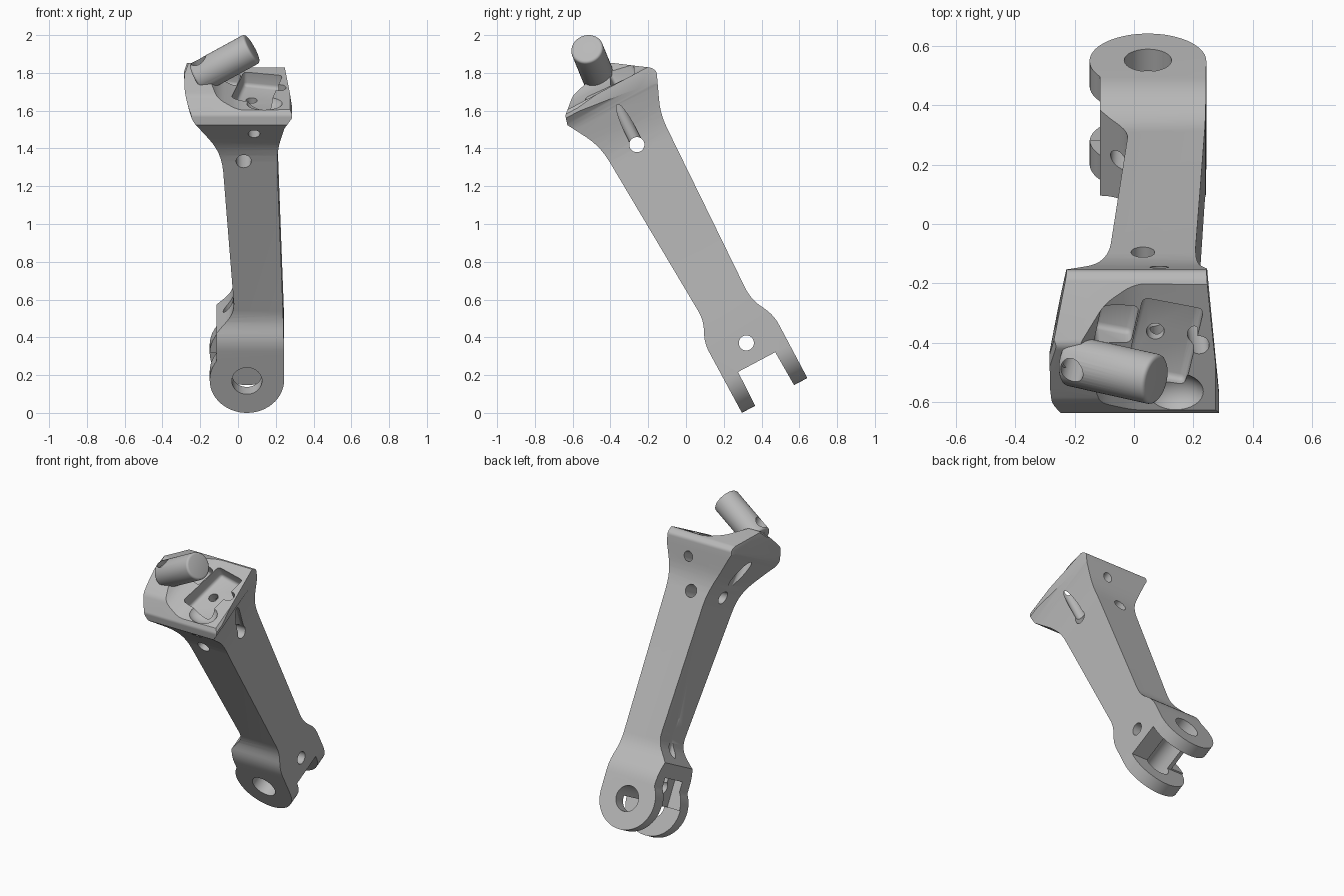
import bpy, bmesh, math
from mathutils import Vector, Matrix

cube = bpy.data.objects.get("Cube")
if cube:
    bpy.data.objects.remove(cube, do_unlink=True)

grey = bpy.data.materials.new("machined_grey")
grey.use_nodes = True
grey.diffuse_color = (0.48, 0.48, 0.48, 1)
for node in grey.node_tree.nodes:
    if node.type == 'BSDF_PRINCIPLED':
        node.inputs["Base Color"].default_value = grey.diffuse_color


def make(name, bm):
    bmesh.ops.recalc_face_normals(bm, faces=bm.faces)
    mesh = bpy.data.meshes.new(name)
    bm.to_mesh(mesh)
    bm.free()
    mesh.materials.append(grey)
    obj = bpy.data.objects.new(name, mesh)
    bpy.context.collection.objects.link(obj)
    return obj


def apply(obj, kind, **settings):
    mod = obj.modifiers.new(kind, kind)
    for key, value in settings.items():
        setattr(mod, key, value)
    bpy.context.view_layer.objects.active = obj
    bpy.ops.object.modifier_apply(modifier=mod.name)


def combine(obj, other, operation='DIFFERENCE'):
    apply(obj, 'BOOLEAN', operation=operation, solver='EXACT', object=other)
    bpy.data.objects.remove(other, do_unlink=True)


def bevel(obj, width):
    apply(obj, 'BEVEL', width=width, segments=3, limit_method='ANGLE',
          angle_limit=math.radians(50))


def rounded(corners, steps=5):
    """Closed outline from (a, b, fillet) corners."""
    out = []
    for i, (a, b, r) in enumerate(corners):
        p = Vector((a, b))
        if r == 0:
            out.append(p)
            continue
        before = Vector(corners[i - 1][:2]) - p
        after = Vector(corners[(i + 1) % len(corners)][:2]) - p
        r = min(r, before.length * 0.45, after.length * 0.45)
        s, e = p + before.normalized() * r, p + after.normalized() * r
        for k in range(steps + 1):
            t = k / steps
            out.append(s * (1 - t) ** 2 + p * 2 * t * (1 - t) + e * t * t)
    return out


def prism(name, corners, place, depth):
    outline = [Vector(place(p)) for p in rounded(corners)]
    bm = bmesh.new()
    near = [bm.verts.new(p) for p in outline]
    far = [bm.verts.new(p + Vector(depth)) for p in outline]
    bm.faces.new(near)
    bm.faces.new(far[::-1])
    for i in range(len(near)):
        bm.faces.new((near[i], near[i - 1], far[i - 1], far[i]))
    return make(name, bm)


def rod(name, start, end, radius):
    start, end = Vector(start), Vector(end)
    axis = end - start
    turn = axis.to_track_quat('Z', 'Y').to_matrix().to_4x4()
    bm = bmesh.new()
    bmesh.ops.create_cone(bm, cap_ends=True, segments=40, radius1=radius,
                          radius2=radius, depth=axis.length,
                          matrix=Matrix.Translation((start + end) / 2) @ turn)
    return make(name, bm)


def block(name, centre, size, spin=0):
    bm = bmesh.new()
    bmesh.ops.create_cube(bm, size=1, matrix=Matrix.Translation(centre)
                          @ Matrix.Rotation(math.radians(spin), 4, 'Z')
                          @ Matrix.Diagonal((*size, 1)))
    return make(name, bm)


# Arm is built upright, then leaned back; side outline includes the fork slot
side = [(.262, -.2, 0), (.34, -.2, 0), (.345, .062, 0), (.568, .062, 0),
        (.576, -.2, 0), (.654, -.2, 0), (.654, .24, .06), (.585, .37, .07),
        (.622, 1.46, .08), (.712, 1.67, .02), (.695, 1.70, .01), (.51, 1.83, .02),
        (.26, 1.765, .02), (.175, 1.69, .01), (.161, 1.64, 0), (.262, 1.46, .1),
        (.313, .39, .07), (.259, .28, .05)]
arm = prism("lever_arm", side, lambda p: (-.5, p.x, p.y), (1, 0, 0))

# Front outline: round fork lugs, tapered beam and flared head
lug_x, lug_z, lug_r = .047, .058, .197
front = []
for i in range(33):
    a = math.radians(145 + 215 * i / 32)
    front.append((lug_x + lug_r * math.cos(a), lug_z + lug_r * math.sin(a), 0))
front += [(.243, .3, .1), (.205, 1.42, .1), (.25, 1.63, .05), (.294, 1.685, 0),
          (.275, 1.712, 0), (0, 1.71, .04), (-.1, 1.75, .03), (-.19, 1.835, 0),
          (-.255, 1.835, 0), (-.29, 1.8, 0), (-.25, 1.68, .03),
          (-.205, 1.61, .03), (-.085, 1.40, .1), (-.018, .43, .07), (-.115, .325, 0)]
combine(arm, prism("front_outline", front, lambda p: (p.x, 0, p.y), (0, 1, 0)),
        'INTERSECT')

# Plan outline narrows the back of the head and cuts its front corner
plan = [(.287, .1, 0), (.287, .25, 0), (.24, .76, 0), (-.215, .76, 0),
        (-.285, .46, 0), (-.283, .26, 0), (-.215, .1, 0)]
combine(arm, prism("plan_outline", plan, lambda p: (p.x, p.y, -.5), (0, 0, 3)),
        'INTERSECT')

# Notch in the web between the lugs
combine(arm, block("web_notch_cutter", (-.18, .4565, .1), (.24, .205, .27)))

# Pockets and scoop in the head
for centre, size in [((.10, .45, 1.72), (.21, .32, .18)),
                     ((-.06, .54, 1.73), (.13, .14, .17))]:
    pocket = block("pocket_cutter", centre, size, -12)
    bevel(pocket, .02)
    combine(arm, pocket)
bm = bmesh.new()
bmesh.ops.create_uvsphere(bm, u_segments=32, v_segments=16, radius=1,
                          matrix=Matrix.Translation((.14, .27, 1.735))
                          @ Matrix.Diagonal((.10, .075, .07, 1)))
combine(arm, make("scoop_cutter", bm))

# Slanted round post on the head
post = rod("post", (-.215, .425, 1.78), (.075, .442, 1.95), .086)
bevel(post, .014)
combine(arm, post, 'UNION')

# Drilled holes: fork bore, cross holes, front holes and steep oil holes
holes = [((lug_x, .2, .053), (lug_x, .72, .053), .08),
         ((-.5, .456, .177), (.5, .456, .177), .04),
         ((-.5, .437, 1.376), (.5, .437, 1.376), .04),
         ((.03, .1, 1.367), (.03, .8, 1.367), .04),
         ((.085, .0, 1.565), (.085, .8, 1.565), .031),
         ((.072, .457, 1.72), (.072, .457, 1.5), .03),
         ((.226, .45, 1.8), (.197, .44, 1.385), .034),
         ((-.225, .435, 2.0), (-.15, .445, 1.42), .04),
         ((-.055, .456, .6), (-.045, .458, .2), .03)]
for start, end, radius in holes:
    combine(arm, rod("drill_cutter", start, end, radius))

# Finish: smooth shading and backward lean
arm.rotation_euler.x = math.radians(28)
bpy.ops.object.select_all(action='DESELECT')
arm.select_set(True)
bpy.context.view_layer.objects.active = arm
bpy.ops.object.shade_smooth_by_angle(angle=math.radians(32))
